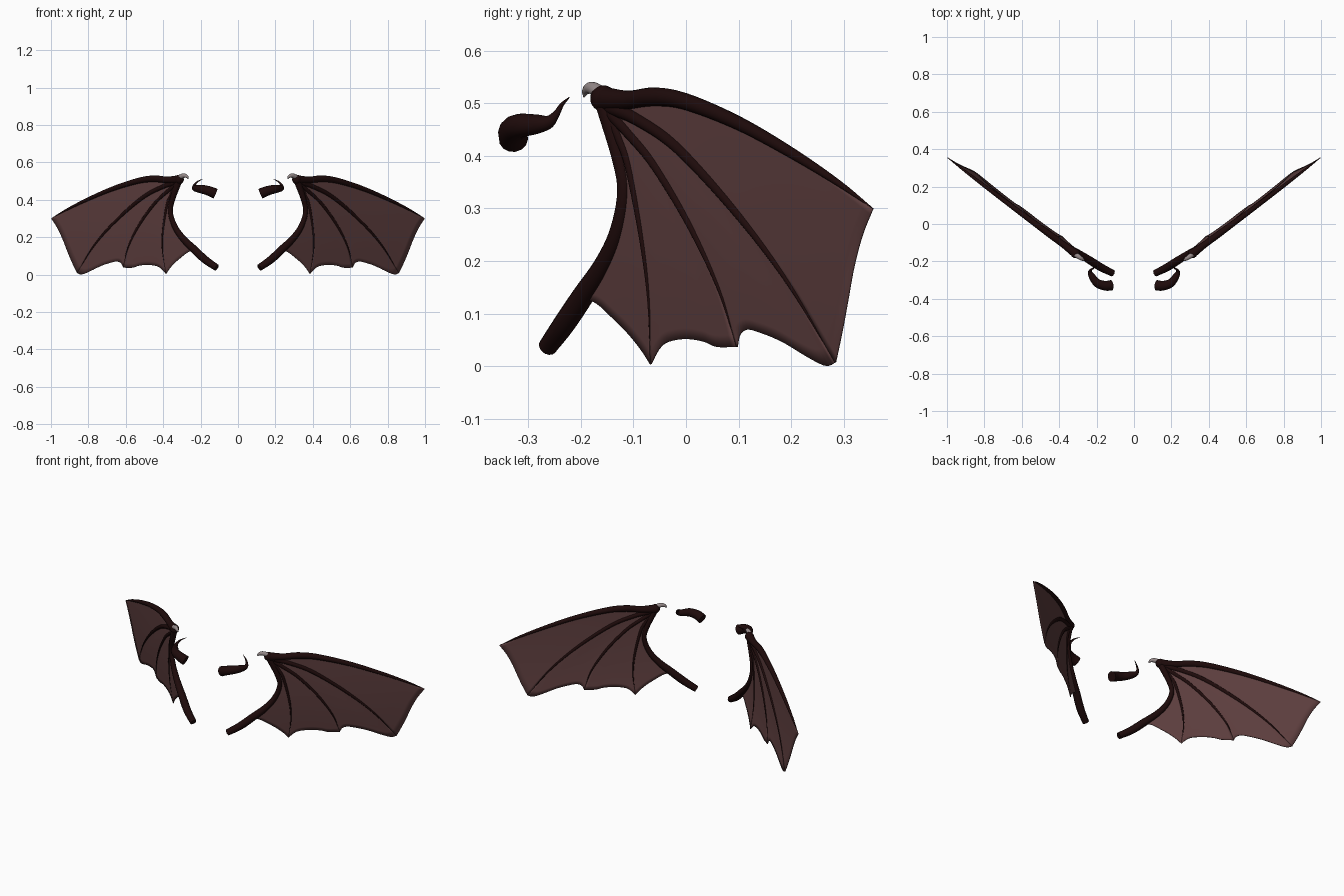
import bpy, bmesh, math
from mathutils import Vector

if "Cube" in bpy.data.objects:
    bpy.data.objects.remove(bpy.data.objects["Cube"])


def material(name, rgb):
    m = bpy.data.materials.new(name)
    m.diffuse_color = (*rgb, 1)
    m.use_nodes = True
    m.node_tree.nodes["Principled BSDF"].inputs["Base Color"].default_value = m.diffuse_color
    return m


BONE = material("dark brown skin", (0.013, 0.0032, 0.0032))
SKIN = material("dusty membrane", (0.11, 0.048, 0.048))
CLAW = material("pale claw", (0.30, 0.25, 0.25))


def on_wing(y, z, r=0):
    """Place a side-profile point on the slanted wing sheet, bowed back towards the bottom."""
    x = .31 + (y + .16) / .74 - .052 * ((.5 - z) / .5) ** 2
    return Vector((x, y, z, r))


def spline(pts, t):
    """Catmull-Rom through 4D points (x, y, z, radius), t in 0..1."""
    n = len(pts) - 1
    i = min(int(t * n), n - 1)
    u = t * n - i
    p1, p2 = pts[i], pts[i + 1]
    p0 = pts[i - 1] if i else p1 * 2 - p2
    p3 = pts[i + 2] if i + 2 <= n else p2 * 2 - p1
    return 0.5 * (p1 * 2 + (p2 - p0) * u + (p0 * 2 - p1 * 5 + p2 * 4 - p3) * u * u
                  + (p1 * 3 - p0 - p2 * 3 + p3) * u ** 3)


def finish(name, bm, mat, thick=0):
    bmesh.ops.recalc_face_normals(bm, faces=bm.faces)
    me = bpy.data.meshes.new(name)
    bm.to_mesh(me)
    bm.free()
    me.materials.append(mat)
    ob = bpy.data.objects.new(name, me)
    bpy.context.collection.objects.link(ob)
    if thick:
        s = ob.modifiers.new("Thickness", 'SOLIDIFY')
        s.thickness, s.offset = thick, 0
    ob.modifiers.new("Mirror", 'MIRROR').use_mirror_merge = False
    bpy.ops.object.select_all(action='DESELECT')
    bpy.context.view_layer.objects.active = ob
    ob.select_set(True)
    bpy.ops.object.shade_smooth_by_angle(angle=math.radians(50))
    return ob


def tube(name, pts, mat, steps=36, sides=14):
    bm = bmesh.new()
    cs = [spline(pts, k / steps) for k in range(steps + 1)]
    rings, side = [], None
    for k, c in enumerate(cs):
        tan = (cs[min(k + 1, steps)] - cs[max(k - 1, 0)]).to_3d().normalized()
        side = tan.orthogonal() if side is None else side - tan * side.dot(tan)
        side.normalize()
        up = tan.cross(side)
        r = max(c.w, 0.0008)
        rings.append([bm.verts.new(c.to_3d() + r * (side * math.cos(a) + up * math.sin(a)))
                      for a in (math.tau * j / sides for j in range(sides))])
    for a, b in zip(rings, rings[1:]):
        for j in range(sides):
            bm.faces.new((a[j], a[j - 1], b[j - 1], b[j]))
    bm.faces.new(rings[0])
    bm.faces.new(rings[-1])
    return finish(name, bm, mat)


# Wing bones, as (y, z, radius) along the wing
def bone(*pts):
    return [on_wing(*p) for p in pts]


arm = bone((-.155, .50, .018), (-.127, .395, .014), (-.118, .33, .013), (-.131, .255, .015),
           (-.158, .192, .018), (-.197, .132, .021), (-.232, .08, .021), (-.263, .037, .018))
arm[-1].x -= .012
lead = bone((-.158, .508, .024), (-.11, .506, .018), (-.06, .512, .018), (0, .503, .016),
            (.1, .462, .013), (.2, .406, .010), (.29, .348, .006), (.355, .30, .001))
finger_1 = bone((-.15, .495, .014), (-.09, .468, .012), (-.012, .412, .011), (.10, .288, .0085),
                (.197, .156, .005), (.284, .008, .001))
finger_2 = bone((-.152, .49, .012), (-.11, .444, .01), (-.06, .383, .009), (.007, .27, .0075),
                (.064, .146, .0045), (.097, .037, .001))
finger_3 = bone((-.152, .49, .011), (-.125, .43, .009), (-.107, .374, .008), (-.083, .241, .006),
                (-.070, .127, .004), (-.067, .004, .001))
tube("wing_arm", arm, BONE)
tube("leading_finger", lead, BONE)
for i, f in enumerate((finger_1, finger_2, finger_3)):
    tube(f"wing_finger_{i + 1}", f, BONE)

# Wrist knuckle
bm = bmesh.new()
bmesh.ops.create_uvsphere(bm, u_segments=18, v_segments=12, radius=.025)
bmesh.ops.translate(bm, verts=bm.verts, vec=on_wing(-.157, .509).to_3d())
finish("wrist", bm, BONE)


# Membrane panels stretched between two bones, with a scalloped free edge
def panel(name, a, b, edge, a_end=1, b_end=1, n=24):
    bm = bmesh.new()
    a1, b1 = spline(a, a_end), spline(b, b_end)
    ends = [a1] + [on_wing(*p) for p in edge] + [b1]
    grid = []
    for i in range(n + 1):
        s = i / n
        pa, pb = spline(a, s * a_end), spline(b, s * b_end)
        row = []
        for j in range(n + 1):
            t = j / n
            p = pa.lerp(pb, t) + s ** 3 * (spline(ends, t) - a1.lerp(b1, t))
            row.append(bm.verts.new(p.to_3d()))
        grid.append(row)
    for r0, r1 in zip(grid, grid[1:]):
        for j in range(n):
            bm.faces.new((r0[j], r0[j + 1], r1[j + 1], r1[j]))
    finish(name, bm, SKIN, .004)


panel("outer_membrane", lead, finger_1, [(.335, .25), (.319, .19), (.308, .13), (.297, .07)])
panel("middle_membrane", finger_1, finger_2,
      [(.267, .001), (.235, .016), (.185, .046), (.145, .063), (.118, .07), (.102, .06)])
panel("inner_membrane", finger_2, finger_3,
      [(.06, .037), (.035, .047), (0, .052), (-.035, .046), (-.052, .032)])
panel("arm_membrane", finger_3, arm,
      [(-.085, .032), (-.11, .063), (-.14, .093), (-.17, .120)], b_end=.72)

# Wrist claw
tube("wrist_claw", [Vector(p) for p in (
    (.318, -.16, .515, .014), (.300, -.172, .526, .013), (.284, -.183, .529, .011),
    (.271, -.191, .522, .007), (.266, -.194, .511, .001))], CLAW, 20)

# Hooked horn
tube("horn", [Vector(p) for p in (
    (.121, -.328, .433, .028), (.155, -.330, .447, .026), (.195, -.317, .457, .023),
    (.221, -.286, .460, .019), (.234, -.262, .464, .013), (.232, -.247, .479, .007),
    (.216, -.236, .497, .004), (.190, -.222, .511, .001))], BONE)
